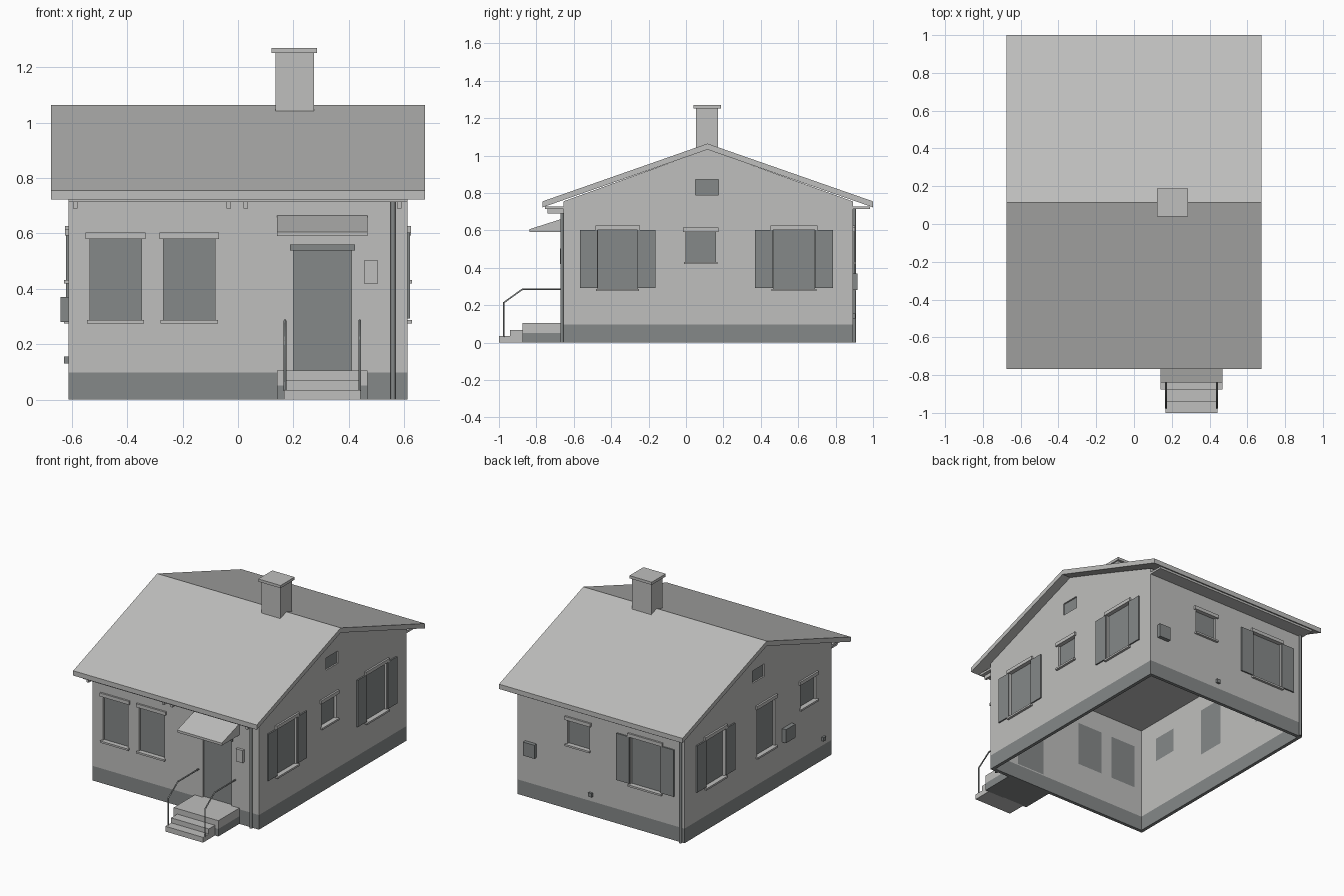
import bpy
import bmesh
from mathutils import Matrix, Vector

if "Cube" in bpy.data.objects:
    bpy.data.objects.remove(bpy.data.objects["Cube"], do_unlink=True)


def material(name, color):
    m = bpy.data.materials.new(name)
    m.use_nodes = True
    m.diffuse_color = (*color, 1)
    for n in m.node_tree.nodes:
        if n.type == "BSDF_PRINCIPLED":
            n.inputs["Base Color"].default_value = (*color, 1)
            n.inputs["Roughness"].default_value = 0.8
    return m


LIGHT = material("light grey", (0.52, 0.52, 0.51))
DARK = material("dark grey", (0.235, 0.25, 0.25))

# Main dimensions
WX, FRONT, BACK = 0.613, -0.655, 0.892
PLINTH, CEILING, RIDGE_Y = 0.097, 0.71, 0.115
WALL = 0.022


def add_object(name, bm, *mats):
    me = bpy.data.meshes.new(name)
    bmesh.ops.recalc_face_normals(bm, faces=bm.faces)
    bm.to_mesh(me)
    bm.free()
    for m in mats:
        me.materials.append(m)
    ob = bpy.data.objects.new(name, me)
    bpy.context.scene.collection.objects.link(ob)
    return ob


def add_cube(bm, lo, hi):
    lo, hi = Vector(lo), Vector(hi)
    bmesh.ops.create_cube(bm, size=1, matrix=Matrix.Translation((lo + hi) / 2)
                          @ Matrix.Diagonal((*(hi - lo), 1)))


def box(name, lo, hi, mat=LIGHT):
    bm = bmesh.new()
    add_cube(bm, lo, hi)
    return add_object(name, bm, mat)


def prism(name, profile, x0, x1, mat=LIGHT):
    """Extrude a (y, z) outline along x."""
    bm = bmesh.new()
    face = bm.faces.new([bm.verts.new((x0, y, z)) for y, z in profile])
    ext = bmesh.ops.extrude_face_region(bm, geom=[face])
    verts = [v for v in ext["geom"] if isinstance(v, bmesh.types.BMVert)]
    bmesh.ops.translate(bm, verts=verts, vec=(x1 - x0, 0, 0))
    return add_object(name, bm, mat)


def span(side, u0, u1, z0, z1, d0, d1):
    """Box corners on a wall: u runs along it, d points out of it."""
    plane, sign = {"front": (FRONT, -1), "back": (BACK, 1),
                   "left": (WX, 1), "right": (-WX, -1)}[side]
    a, b = sorted((plane + sign * d0, plane + sign * d1))
    if side in ("front", "back"):
        return (u0, a, z0), (u1, b, z1)
    return (a, u0, z0), (b, u1, z1)


def on_wall(name, side, u0, u1, z0, z1, d0, d1, mat=LIGHT):
    return box(f"{side}_{name}", *span(side, u0, u1, z0, z1, d0, d1), mat)


# Roof and gabled body
roof_top = [(-0.767, 0.755), (RIDGE_Y, 1.064), (1.0, 0.755)]
roof_under = [(y, z - 0.032) for y, z in reversed(roof_top)]
prism("roof", roof_top + roof_under, -0.675, 0.675)
eave = 0.755
walls = prism("walls", [(FRONT, 0), (BACK, 0), (BACK, eave),
                        (RIDGE_Y, 1.034), (FRONT, eave)], -WX, WX)
walls.data.materials.append(DARK)

openings = bmesh.new()


def window(side, u0, u1, z0, z1, shutters=False):
    add_cube(openings, *span(side, u0, u1, z0, z1, -0.06, 0.05))
    on_wall("window_glass", side, u0, u1, z0, z1, -WALL, -WALL + 0.006, DARK)
    on_wall("window_lintel", side, u0 - 0.015, u1 + 0.015, z1, z1 + 0.023, -0.005, 0.012)
    on_wall("window_sill", side, u0 - 0.01, u1 + 0.01, z0 - 0.012, z0, -0.015, 0.016)
    if shutters:
        for a, b in ((u0 - 0.098, u0 - 0.002), (u1 + 0.002, u1 + 0.098)):
            on_wall("shutter", side, a, b, z0 + 0.005, z1, 0, 0.009, DARK)


# Windows on every side
for u in (-0.535, -0.269):
    window("front", u, u + 0.186, 0.287, 0.58)
window("left", -0.47, -0.26, 0.287, 0.603, True)
window("left", 0.468, 0.687, 0.287, 0.603, True)
window("left", 0.0, 0.158, 0.432, 0.592)
window("right", 0.468, 0.672, 0.287, 0.603, True)
window("right", -0.06, 0.13, 0.287, 0.603)
window("right", -0.49, -0.325, 0.432, 0.592)
window("back", 0.087, 0.247, 0.432, 0.592)
window("back", -0.442, -0.215, 0.287, 0.603, True)

# Gable vents
for side in ("left", "right"):
    add_cube(openings, *span(side, 0.05, 0.175, 0.79, 0.872, -0.015, 0.05))
    on_wall("vent_grille", side, 0.05, 0.175, 0.79, 0.872, -0.015, -0.01, DARK)

# Door with lintel and canopy
add_cube(openings, *span("front", 0.2, 0.41, 0.105, 0.538, -0.06, 0.05))
on_wall("door", "front", 0.2, 0.41, 0.105, 0.538, -WALL, -WALL + 0.008, DARK)
on_wall("door_lintel", "front", 0.187, 0.423, 0.538, 0.56, -0.005, 0.01, DARK)
prism("door_canopy", [(FRONT, 0.59), (FRONT, 0.664), (-0.838, 0.606), (-0.838, 0.59)],
      0.14, 0.468)

# Hollow the body, then cut the openings
room = box("room_cutter", (-WX + WALL, FRONT + WALL, -0.1),
           (WX - WALL, BACK - WALL, CEILING))
cutter = add_object("opening_cutter", openings, LIGHT)
for c in (room, cutter):
    c.hide_render = True
    mod = walls.modifiers.new(c.name, "BOOLEAN")
    mod.operation, mod.solver, mod.object = "DIFFERENCE", "EXACT", c
bpy.context.view_layer.update()
cut = bpy.data.meshes.new_from_object(walls.evaluated_get(
    bpy.context.evaluated_depsgraph_get()))
walls.modifiers.clear()
walls.data = cut
for c in (room, cutter):
    bpy.data.objects.remove(c, do_unlink=True)

# Dark plinth band at the foot of the walls
cut.materials.clear()
cut.materials.append(LIGHT)
cut.materials.append(DARK)
bm = bmesh.new()
bm.from_mesh(cut)
bmesh.ops.bisect_plane(bm, geom=bm.verts[:] + bm.edges[:] + bm.faces[:],
                       plane_co=(0, 0, PLINTH), plane_no=(0, 0, 1))
for f in bm.faces:
    f.material_index = int(f.calc_center_median().z < PLINTH - 0.001)
bm.to_mesh(cut)
bm.free()

# Eave soffits and rafter ends
box("front_soffit", (-WX, -0.755, 0.714), (WX, FRONT + 0.005, 0.728))
box("back_soffit", (-WX, BACK - 0.005, 0.714), (WX, 0.985, 0.728))
for x in (-0.588, -0.033, 0.028, 0.582):
    box("rafter_end", (x - 0.008, -0.74, 0.69), (x + 0.008, FRONT, 0.716))

# Chimney
box("chimney", (0.135, 0.053, 0.98), (0.275, 0.172, 1.252))
box("chimney_cap", (0.121, 0.04, 1.252), (0.285, 0.187, 1.27))

# Landing and steps
box("landing_base", (0.14, -0.875, 0), (0.468, FRONT, 0.05), DARK)
box("landing", (0.14, -0.875, 0.05), (0.468, FRONT, 0.105))
box("upper_step", (0.166, -0.94, 0), (0.443, -0.87, 0.068))
box("lower_step", (0.166, -1.0, 0), (0.443, -0.93, 0.035))


def pipe(name, points, radius):
    cu = bpy.data.curves.new(name, "CURVE")
    cu.dimensions = "3D"
    cu.bevel_depth, cu.bevel_resolution, cu.use_fill_caps = radius, 1, True
    sp = cu.splines.new("POLY")
    sp.points.add(len(points) - 1)
    for p, co in zip(sp.points, points):
        p.co = (*co, 1)
    cu.materials.append(DARK)
    ob = bpy.data.objects.new(name, cu)
    bpy.context.scene.collection.objects.link(ob)


# Handrails and downpipes
for x in (0.17, 0.44):
    pipe("handrail", [(x, -0.975, 0.03), (x, -0.975, 0.213),
                      (x, -0.875, 0.285), (x, FRONT, 0.285)], 0.005)
pipe("front_downpipe", [(0.56, FRONT - 0.008, 0), (0.56, FRONT - 0.008, 0.716)], 0.009)
pipe("back_downpipe", [(-0.59, BACK + 0.008, 0), (-0.59, BACK + 0.008, 0.716)], 0.009)

# Wall boxes and small outlets
on_wall("letter_box", "front", 0.455, 0.505, 0.42, 0.503, 0, 0.018)
on_wall("meter_box", "back", 0.474, 0.557, 0.28, 0.37, 0, 0.025, DARK)
on_wall("meter_box", "right", -0.235, -0.135, 0.28, 0.37, 0, 0.028, DARK)
on_wall("outlet", "back", 0.06, 0.085, 0.13, 0.155, 0, 0.015, DARK)
on_wall("outlet", "right", -0.575, -0.55, 0.13, 0.155, 0, 0.015, DARK)
